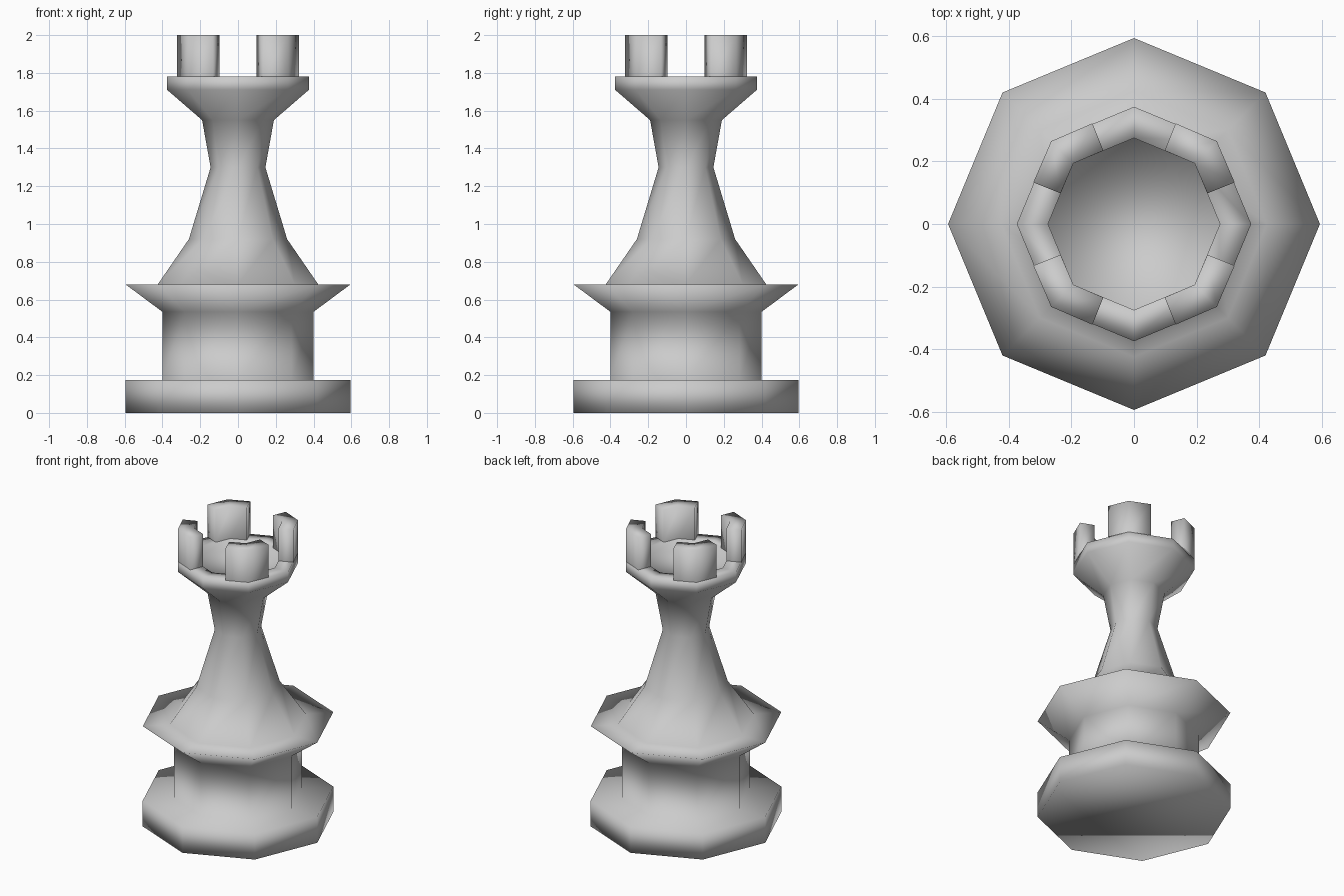
import bpy, bmesh
from math import cos, sin, pi

if "Cube" in bpy.data.objects:
    bpy.data.objects.remove(bpy.data.objects["Cube"])

SIDES = 8


def finish(name, bm):
    bmesh.ops.recalc_face_normals(bm, faces=bm.faces[:])
    for f in bm.faces:
        f.smooth = True
    mesh = bpy.data.meshes.new(name)
    bm.to_mesh(mesh)
    bm.free()
    obj = bpy.data.objects.new(name, mesh)
    bpy.context.collection.objects.link(obj)
    return obj


# Body: eight-sided turned profile (radius, height), with a shallow recess on top
profile = [(0.595, 0), (0.595, 0.175), (0.40, 0.175), (0.40, 0.535),
           (0.595, 0.68), (0.425, 0.68), (0.26, 0.92), (0.145, 1.30),
           (0.19, 1.55), (0.375, 1.71), (0.375, 1.78), (0.275, 1.78),
           (0.275, 1.71)]
bm = bmesh.new()
rings = [[bm.verts.new((r * cos(2 * pi * i / SIDES), r * sin(2 * pi * i / SIDES), z))
          for i in range(SIDES)] for r, z in profile]
for a, b in zip(rings, rings[1:]):
    for i in range(SIDES):
        j = (i + 1) % SIDES
        bm.faces.new((a[i], a[j], b[j], b[i]))
bm.faces.new(rings[0])
bm.faces.new(rings[-1])
finish("tower_body", bm)

# Battlements: one corner block on each diagonal, open where it meets the rim
outline = [(0.322, 0.133), (0.265, 0.265), (0.133, 0.322),
           (0.098, 0.235), (0.194, 0.194), (0.235, 0.098)]
for k in range(4):
    c, s = cos(k * pi / 2), sin(k * pi / 2)
    bm = bmesh.new()
    low, high = [[bm.verts.new((x * c - y * s, x * s + y * c, z)) for x, y in outline]
                 for z in (1.78, 2.0)]
    n = len(outline)
    for i in range(n):
        j = (i + 1) % n
        bm.faces.new((low[i], low[j], high[j], high[i]))
    # Top split into two quads along the corner
    bm.faces.new((high[0], high[1], high[4], high[5]))
    bm.faces.new((high[1], high[2], high[3], high[4]))
    finish(f"battlement_{k + 1}", bm)
